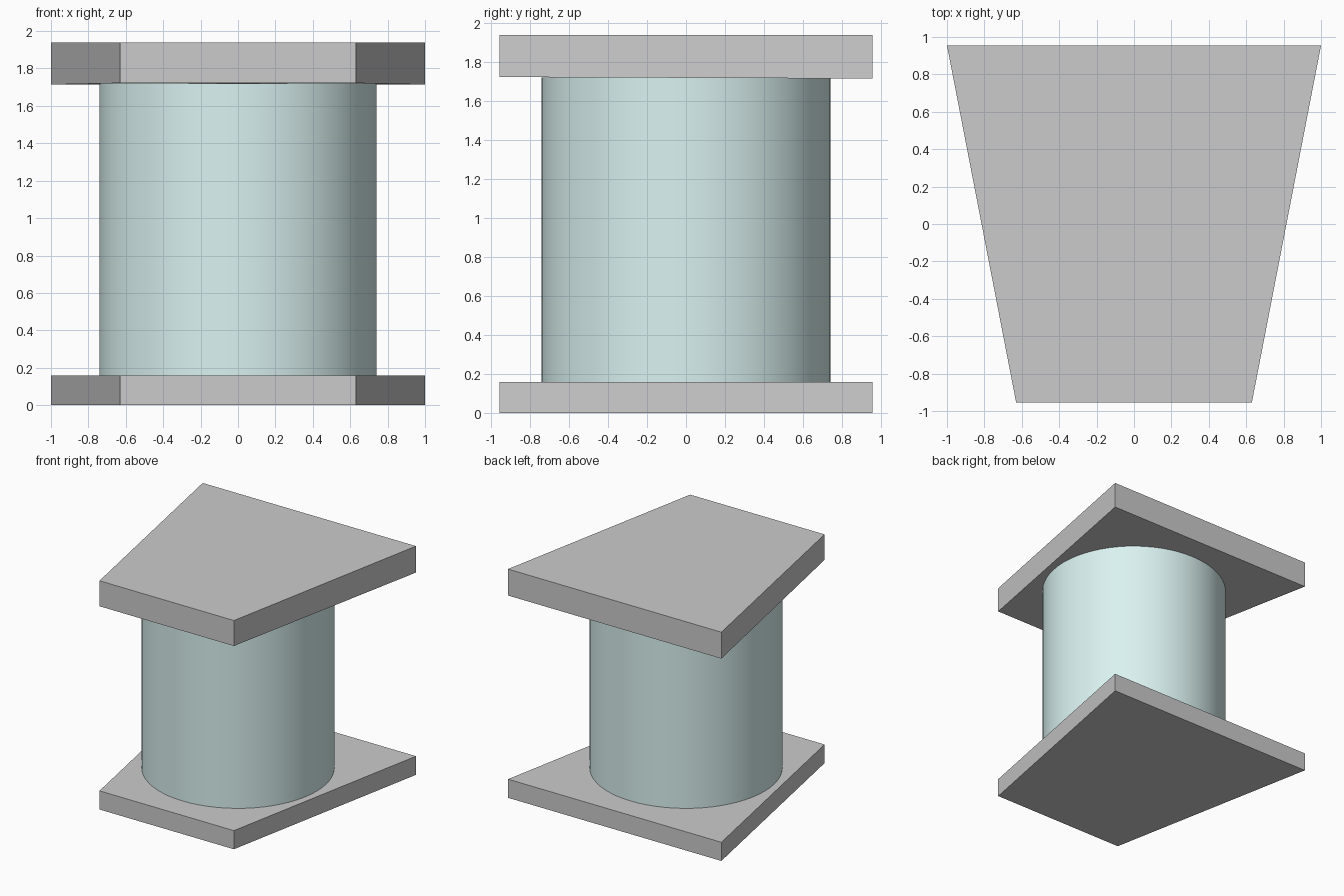
import bpy
import bmesh

if "Cube" in bpy.data.objects:
    bpy.data.objects.remove(bpy.data.objects["Cube"])

BACK_Y, FRONT_Y = 0.955, -0.955
BACK_X, FRONT_X = 1.0, 0.63


def trapezoid_plate(name, bottom_front, bottom_back, top):
    """Plate, wide at the back, whose underside may slope slightly."""
    outline = [(-FRONT_X, FRONT_Y, bottom_front), (FRONT_X, FRONT_Y, bottom_front),
               (BACK_X, BACK_Y, bottom_back), (-BACK_X, BACK_Y, bottom_back)]
    bm = bmesh.new()
    low = [bm.verts.new(p) for p in outline]
    high = [bm.verts.new((x, y, top)) for x, y, _ in outline]
    bm.faces.new(low[::-1])
    bm.faces.new(high)
    for i in range(4):
        j = (i + 1) % 4
        bm.faces.new((low[i], low[j], high[j], high[i]))
    mesh = bpy.data.meshes.new(name)
    bm.to_mesh(mesh)
    bm.free()
    obj = bpy.data.objects.new(name, mesh)
    bpy.context.collection.objects.link(obj)
    return obj


# Base and top plates
trapezoid_plate("base_plate", 0.0, 0.0, 0.158)
trapezoid_plate("top_plate", 1.722, 1.714, 1.938)

# Round column between the plates
z0, z1 = 0.156, 1.719
bpy.ops.mesh.primitive_cylinder_add(vertices=64, radius=0.74, depth=z1 - z0,
                                    location=(0, 0, (z0 + z1) / 2))
column = bpy.context.object
column.name = "column"
bpy.ops.object.shade_smooth_by_angle()

# Pale teal column colour
teal = bpy.data.materials.new("pale_teal")
teal.diffuse_color = (0.70, 0.89, 0.88, 1)
teal.use_nodes = True
teal.node_tree.nodes["Principled BSDF"].inputs["Base Color"].default_value = teal.diffuse_color
column.data.materials.append(teal)
